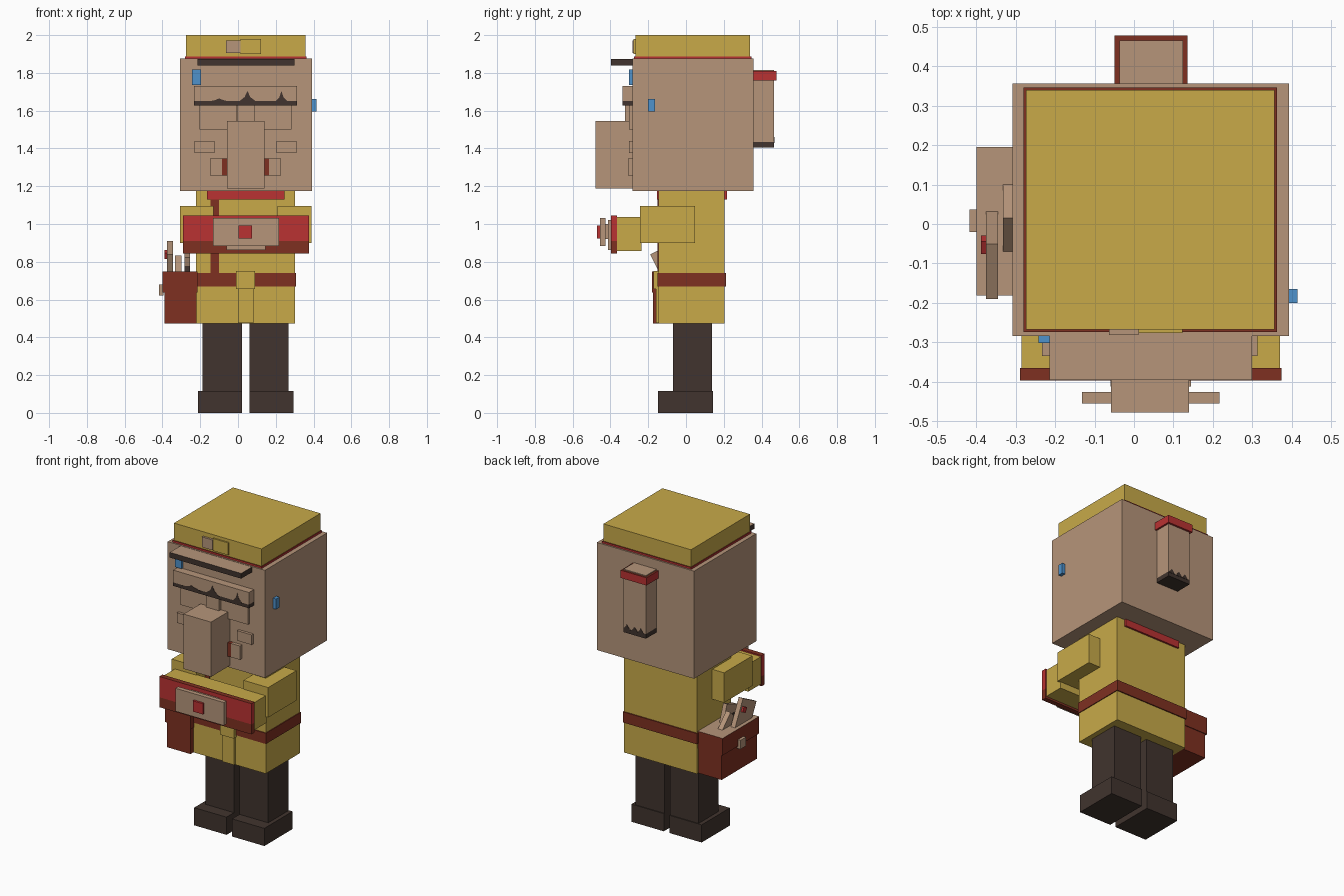
import bpy
import bmesh
import math
from mathutils import Matrix

cube = bpy.data.objects.get("Cube")
if cube:
    bpy.data.objects.remove(cube, do_unlink=True)


def linear(c):
    c /= 255
    return c / 12.92 if c <= 0.04045 else ((c + 0.055) / 1.055) ** 2.4


def material(name, r, g, b):
    m = bpy.data.materials.new(name)
    col = (linear(r), linear(g), linear(b), 1)
    m.diffuse_color = col
    m.use_nodes = True
    bsdf = m.node_tree.nodes["Principled BSDF"]
    bsdf.inputs["Base Color"].default_value = col
    bsdf.inputs["Roughness"].default_value = 0.9
    return m


SKIN = material("skin", 182, 149, 122)
GOLD = material("gold cloth", 200, 170, 73)
RED = material("red trim", 186, 50, 50)
BROWN = material("brown leather", 126, 48, 33)
DARK = material("dark brown", 65, 52, 46)
BLUE = material("blue bead", 78, 146, 204)
MID = 0.04  # body's plane of symmetry


def finish(name, bm, *mats):
    bmesh.ops.recalc_face_normals(bm, faces=bm.faces)
    mesh = bpy.data.meshes.new(name)
    bm.to_mesh(mesh)
    bm.free()
    for m in mats:
        mesh.materials.append(m)
    ob = bpy.data.objects.new(name, mesh)
    bpy.context.collection.objects.link(ob)
    return ob


def box(name, x, y, z, mat, top=None, tilt=0):
    """Box from three (low, high) ranges; the upward face may differ in colour."""
    bm = bmesh.new()
    bmesh.ops.create_cube(bm, size=1)
    bm.normal_update()
    for f in bm.faces:
        f.material_index = 1 if top and f.normal.z > 0.5 else 0
    size = [b - a for a, b in (x, y, z)]
    bmesh.ops.scale(bm, vec=size, verts=bm.verts)
    ob = finish(name, bm, *([mat, top] if top else [mat]))
    ob.location = [(a + b) / 2 for a, b in (x, y, z)]
    ob.rotation_euler.x = math.radians(tilt)
    return ob


def pair(name, x, y, z, mat):
    """Left part given as offsets from the symmetry plane, plus its mirror."""
    box("left_" + name, (MID + x[0], MID + x[1]), y, z, mat)
    box("right_" + name, (MID - x[1], MID - x[0]), y, z, mat)


def plate(name, outline, y, depth, mat):
    """Thin plate from an x-z outline."""
    bm = bmesh.new()
    f = bm.faces.new([bm.verts.new((px, y, pz)) for px, pz in outline])
    ext = bmesh.ops.extrude_face_region(bm, geom=[f])
    moved = [v for v in ext["geom"] if isinstance(v, bmesh.types.BMVert)]
    bmesh.ops.translate(bm, vec=(0, depth, 0), verts=moved)
    return finish(name, bm, mat)


# Legs and boots
pair("leg", (0.02, 0.227), (-0.07, 0.137), (0.11, 0.48), DARK)
pair("boot", (0.02, 0.253), (-0.147, 0.143), (0, 0.115), DARK)

# Tunic, belt, collar and strap
box("tunic", (-0.222, 0.302), (-0.145, 0.205), (0.473, 1.18), GOLD)
box("belt", (-0.227, 0.307), (-0.151, 0.212), (0.67, 0.74), BROWN)
box("collar", (-0.165, 0.245), (-0.153, 0.217), (1.13, 1.178), RED)
box("chest_strap", (-0.145, -0.1), (-0.152, -0.14), (0.73, 1.13), BROWN)
box("belt_knot", (-0.01, 0.09), (-0.172, -0.14), (0.655, 0.75), GOLD)
box("belt_tail", (0, 0.083), (-0.158, -0.14), (0.476, 0.66), GOLD)

# Arms folded in front
pair("upper_arm", (0.17, 0.348), (-0.243, 0.047), (0.9, 1.095), GOLD)
box("joined_sleeves", (-0.285, 0.37), (-0.368, -0.235), (0.858, 1.037), GOLD)
box("cuff_lower", (-0.29, 0.375), (-0.397, -0.365), (0.845, 0.91), BROWN)
box("cuff_upper", (-0.29, 0.375), (-0.397, -0.365), (0.91, 1.045), RED, top=BROWN)
box("hand_back", (-0.06, 0.145), (-0.412, -0.39), (0.863, 1.02), SKIN)
box("hand_core", (0, 0.08), (-0.435, -0.405), (0.92, 1.0), SKIN)
box("hand_plate", (-0.132, 0.217), (-0.456, -0.427), (0.883, 1.033), SKIN)
box("hand_gem", (0.003, 0.075), (-0.47, -0.45), (0.923, 0.993), RED)

# Side pouch with its contents
box("pouch", (-0.39, -0.22), (-0.175, 0.19), (0.473, 0.65), BROWN)
box("pouch_flap", (-0.4, -0.215), (-0.181, 0.195), (0.637, 0.748), BROWN, top=SKIN)
box("pouch_clasp", (-0.418, -0.395), (-0.02, 0.037), (0.622, 0.68), SKIN)
box("outer_card", (-0.376, -0.345), (-0.153, 0.003), (0.685, 0.885), SKIN, tilt=27)
box("card_seal", (-0.388, -0.37), (-0.07, -0.035), (0.82, 0.855), RED, tilt=27)
box("middle_card", (-0.333, -0.3), (-0.027, 0.093), (0.645, 0.815), SKIN, tilt=45)
box("inner_card", (-0.282, -0.255), (-0.1, 0.01), (0.69, 0.845), SKIN, tilt=20)
box("inner_card_base", (-0.284, -0.253), (-0.11, -0.03), (0.74, 0.778), DARK)

# Head and face
box("head", (-0.308, 0.393), (-0.284, 0.357), (1.175, 1.876), SKIN)
box("nose", (-0.058, 0.14), (-0.478, -0.28), (1.188, 1.545), SKIN)
box("nose_bridge", (-0.005, 0.088), (-0.322, -0.28), (1.53, 1.65), SKIN)
pair("eye", (0.047, 0.243), (-0.303, -0.28), (1.5, 1.64), SKIN)
pair("cheek", (0.165, 0.27), (-0.302, -0.28), (1.375, 1.44), SKIN)
pair("mouth_corner", (0.125, 0.188), (-0.306, -0.28), (1.257, 1.347), SKIN)
pair("mouth_inside", (0.09, 0.125), (-0.306, -0.28), (1.257, 1.347), BROWN)

# Brow with its ragged dark fringe
brow = (-0.233, 0.313)
box("brow", brow, (-0.335, -0.28), (1.65, 1.73), SKIN)
box("brow_fringe", brow, (-0.335, -0.28), (1.627, 1.65), DARK)
for i, (px, width, height) in enumerate(
        ((-0.1, 0.07, 0.015), (0.05, 0.05, 0.055), (0.23, 0.035, 0.055))):
    plate(f"fringe_peak_{i}", [(px - width, 1.645), (px - width * 0.3, 1.65 + height * 0.4),
          (px, 1.65 + height), (px + width * 0.3, 1.65 + height * 0.4),
          (px + width, 1.645)], -0.337, 0.005, DARK)

# Beads
box("front_bead", (-0.243, -0.197), (-0.302, -0.28), (1.735, 1.817), BLUE)
box("side_bead", (0.388, 0.415), (-0.2, -0.165), (1.595, 1.663), BLUE)

# Forelock, hat and badge
box("forelock", (-0.215, 0.3), (-0.396, -0.28), (1.84, 1.874), DARK, top=SKIN)
box("hat_band", (-0.28, 0.363), (-0.274, 0.347), (1.87, 1.888), RED, top=BROWN)
box("hat", (-0.274, 0.357), (-0.268, 0.34), (1.88, 2.0), GOLD)
box("badge_end", (-0.063, 0.012), (-0.282, -0.26), (1.905, 1.972), SKIN)
box("badge", (0.012, 0.123), (-0.277, -0.26), (1.9, 1.98), GOLD)

# Ponytail with its tie and dark tip
tail_x, tail_y = (-0.037, 0.124), (0.35, 0.466)
box("ponytail", tail_x, tail_y, (1.435, 1.816), SKIN)
box("ponytail_tip", tail_x, tail_y, (1.405, 1.435), DARK)
box("ponytail_tie", (-0.05, 0.136), (0.35, 0.479), (1.76, 1.81), RED, top=BROWN)
for i, px in enumerate((0, 0.045, 0.1)):
    plate(f"tip_peak_{i}", [(px - 0.025, 1.43), (px, 1.46), (px + 0.022, 1.43)],
          0.463, 0.005, DARK)
